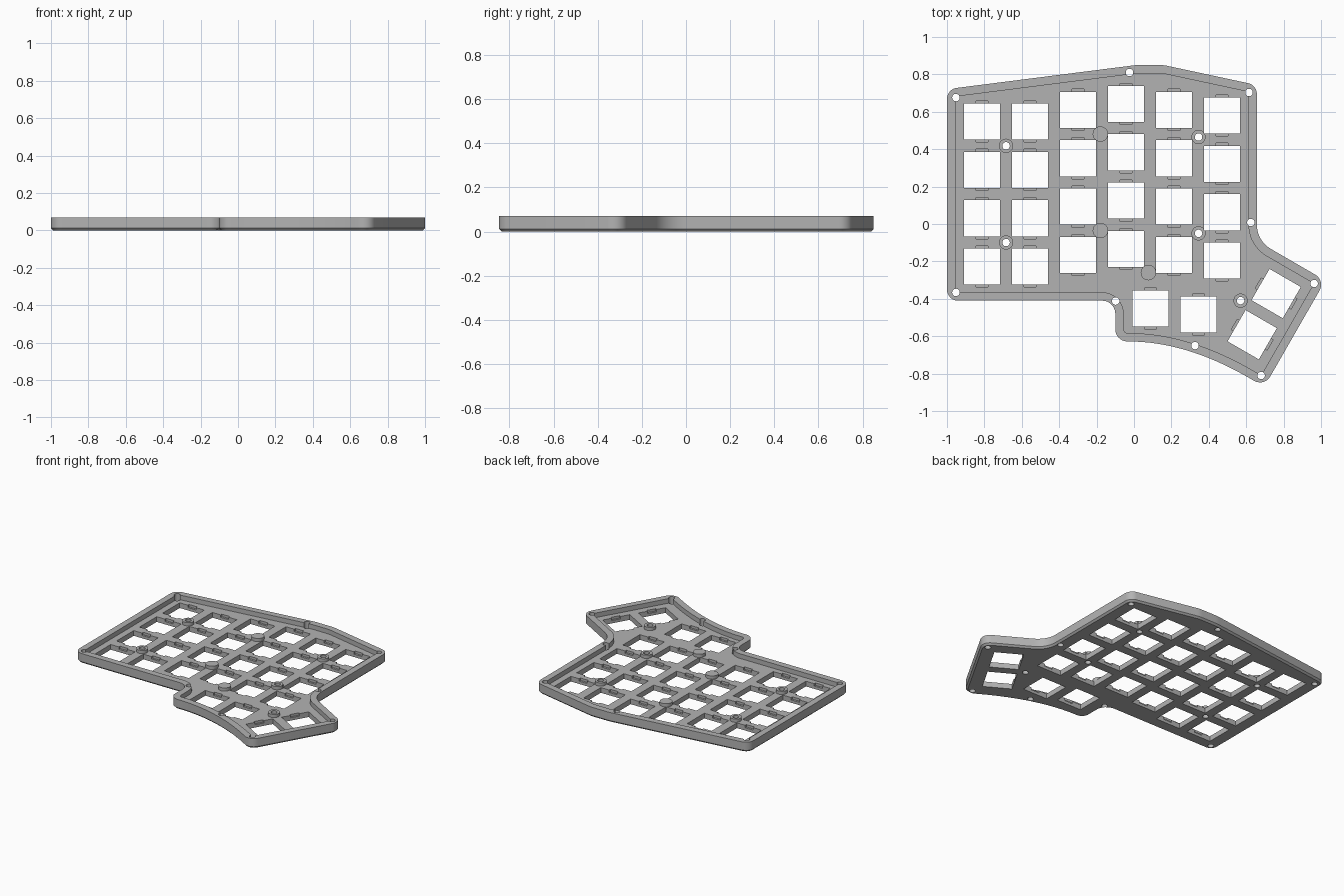
import bpy, bmesh, math
from mathutils import Vector, Matrix

if "Cube" in bpy.data.objects:
    bpy.data.objects.remove(bpy.data.objects["Cube"])

HEIGHT, FLOOR, LEDGE, RIM, CHAMFER = 0.07, 0.037, 0.02, 0.045, 0.012
KEY, PITCH = 0.193, 0.2585

grey = bpy.data.materials.new("plain grey")
grey.use_nodes = True
grey.diffuse_color = (0.45, 0.45, 0.45, 1)
grey.node_tree.nodes["Principled BSDF"].inputs["Base Color"].default_value = (0.45, 0.45, 0.45, 1)


def make_object(name, bm):
    bmesh.ops.recalc_face_normals(bm, faces=bm.faces)
    mesh = bpy.data.meshes.new(name)
    bm.to_mesh(mesh)
    bm.free()
    mesh.materials.append(grey)
    obj = bpy.data.objects.new(name, mesh)
    bpy.context.collection.objects.link(obj)
    return obj


def select(obj):
    bpy.ops.object.select_all(action='DESELECT')
    obj.select_set(True)
    bpy.context.view_layer.objects.active = obj


def add_box(bm, x, y, turn, size_x, size_y, z0, z1):
    m = (Matrix.Translation((x, y, (z0 + z1) / 2)) @ Matrix.Rotation(math.radians(turn), 4, 'Z')
         @ Matrix.Diagonal((size_x, size_y, z1 - z0, 1)))
    bmesh.ops.create_cube(bm, size=1, matrix=m)


def add_cylinder(bm, x, y, radius, z0, z1):
    bmesh.ops.create_cone(bm, cap_ends=True, segments=28, radius1=radius, radius2=radius,
                          depth=z1 - z0, matrix=Matrix.Translation((x, y, (z0 + z1) / 2)))


def cut(obj, cutter):
    select(obj)
    mod = obj.modifiers.new("cut", 'BOOLEAN')
    mod.operation, mod.solver, mod.object = 'DIFFERENCE', 'EXACT', cutter
    bpy.ops.object.modifier_apply(modifier=mod.name)


def rounded(corners, steps=10):
    """Replace each (x, y, radius) corner with a tangent arc."""
    out = []
    for i, (x, y, r) in enumerate(corners):
        p = Vector((x, y))
        if r == 0:
            out.append(p)
            continue
        a = (Vector(corners[i - 1][:2]) - p).normalized()
        b = (Vector(corners[(i + 1) % len(corners)][:2]) - p).normalized()
        half = a.angle(b) / 2
        centre = p + (a + b).normalized() * (r / math.sin(half))
        start = p + a * (r / math.tan(half)) - centre
        end = p + b * (r / math.tan(half)) - centre
        sweep = start.angle_signed(end)  # clockwise positive
        for k in range(steps + 1):
            out.append(centre + Matrix.Rotation(-sweep * k / steps, 2) @ start)
    return out


def inset(points, d):
    """Mitred inward offset of a clockwise outline."""
    out = []
    for i, p in enumerate(points):
        e1 = (p - points[i - 1]).normalized()
        e2 = (points[(i + 1) % len(points)] - p).normalized()
        n1, n2 = Vector((e1.y, -e1.x)), Vector((e2.y, -e2.x))
        out.append(p + (n1 + n2) * (d / (1 + n1.dot(n2))))
    return out


# Outline, clockwise from the lower left, with a bowed edge under the thumb keys
bow = []
c0, c1, c2 = Vector((0.61, -0.82)), Vector((0.277, -0.628)), Vector((-0.03, -0.628))
for k in range(17):
    t = k / 16
    p = c0 * (1 - t) ** 2 + c1 * 2 * t * (1 - t) + c2 * t * t
    bow.append((p.x, p.y, 0))
outline = rounded([
    (-1, -0.41, 0.06), (-1, 0.721, 0.06), (0.013, 0.85, 0.3), (0.157, 0.85, 0.2),
    (0.657, 0.743, 0.06), (0.657, -0.09, 0.15), (1.023, -0.302, 0.063),
    (0.697, -0.87, 0.063), *bow, (-0.10, -0.628, 0.065), (-0.10, -0.41, 0.07)])

# Tray: chamfered base, outer wall, flat rim, inner wall, floor
bm = bmesh.new()
rings = []
for d, z in ((CHAMFER, 0), (0, CHAMFER), (0, HEIGHT), (RIM, HEIGHT), (RIM, FLOOR)):
    rings.append([bm.verts.new((p.x, p.y, z)) for p in inset(outline, d)])
for low, high in zip(rings, rings[1:]):
    for i in range(len(low)):
        bm.faces.new((low[i - 1], low[i], high[i], high[i - 1]))
bm.faces.new(rings[0])
bm.faces.new(rings[-1])
tray = make_object("case_tray", bm)

# Switch positions: six staggered columns, then the thumb cluster
keys = []
for col, top in enumerate((0.548, 0.548, 0.61, 0.642, 0.61, 0.58)):
    for row in range(4):
        keys.append((-0.813 + col * 0.2567, top - row * PITCH, 0))
keys += [(0.088, -0.452, 0), (0.345, -0.484, 0), (0.76, -0.372, 60), (0.632, -0.592, 60)]

rim_screws = [(-0.952, 0.676), (-0.024, 0.81), (0.615, 0.703), (0.625, 0.008), (0.963, -0.318),
              (0.68, -0.81), (0.326, -0.65), (-0.098, -0.412), (-0.952, -0.366)]
posts = [(-0.684, 0.418), (-0.684, -0.099), (0.345, 0.465), (0.345, -0.05), (0.57, -0.41)]
supports = [(-0.18, 0.481), (-0.18, -0.035), (0.077, -0.26)]

# Through cuts: switch openings and screw holes
bm = bmesh.new()
for x, y, turn in keys:
    add_box(bm, x, y, turn, KEY, KEY, -0.1, 0.2)
for x, y in rim_screws + posts:
    add_cylinder(bm, x, y, 0.02, -0.1, 0.2)
openings = make_object("opening_cutter", bm)

# Clip notches sunk into the floor on two sides of each opening
bm = bmesh.new()
for x, y, turn in keys:
    add_box(bm, x, y, turn, 0.064, KEY + 0.028, LEDGE, 0.2)
notches = make_object("notch_cutter", bm)

cut(tray, openings)
cut(tray, notches)

# Hollow screw posts and solid support pads
bm = bmesh.new()
for x, y in posts:
    add_cylinder(bm, x, y, 0.038, LEDGE, 0.06)
screw_posts = make_object("screw_posts", bm)
cut(screw_posts, openings)

bm = bmesh.new()
for x, y in supports:
    add_cylinder(bm, x, y, 0.041, LEDGE, 0.06)
pads = make_object("support_pads", bm)

for cutter in (openings, notches):
    bpy.data.objects.remove(cutter)
for obj in (tray, screw_posts, pads):
    select(obj)
    bpy.ops.object.shade_smooth_by_angle(angle=math.radians(30))
